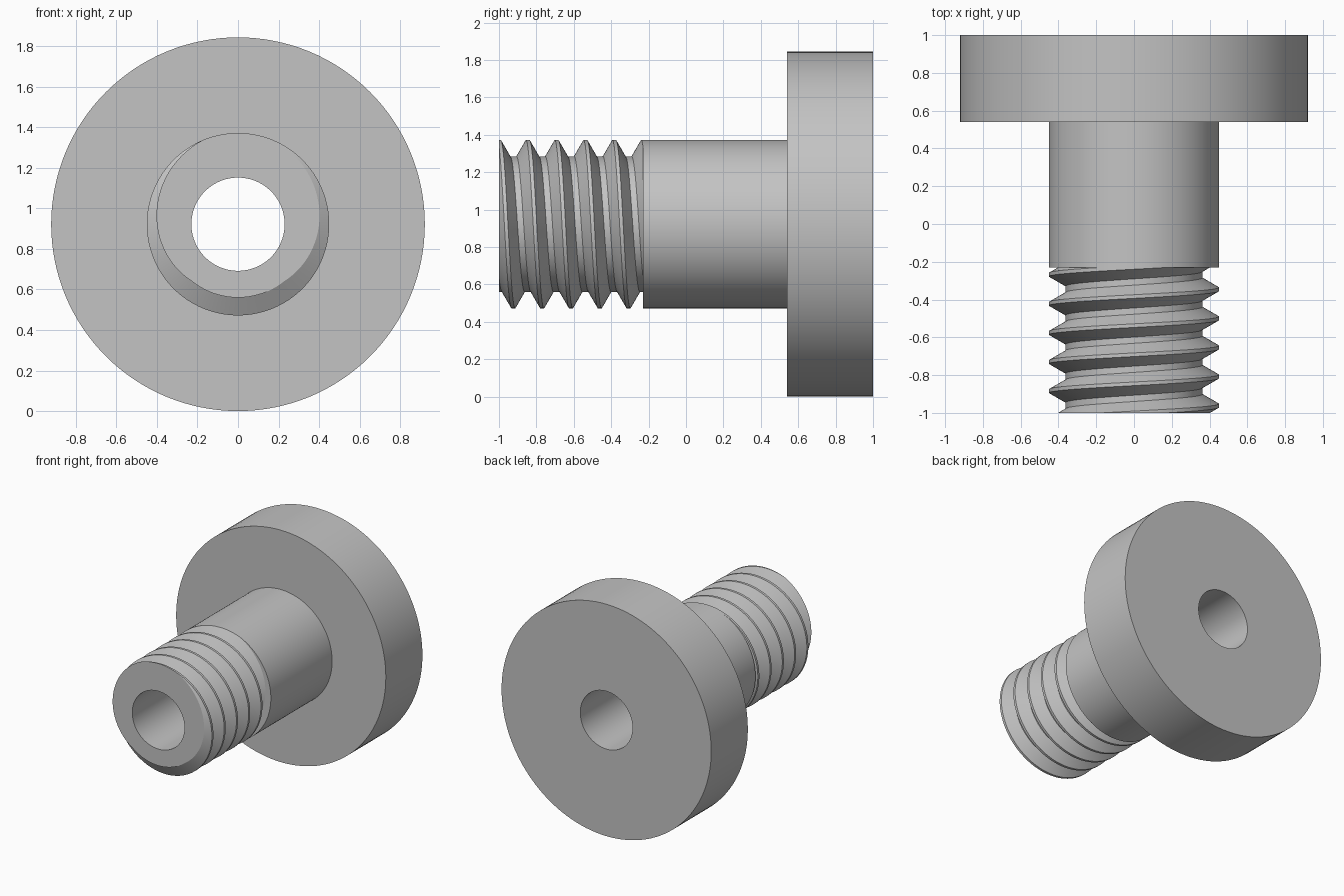
import bpy, bmesh, math

if "Cube" in bpy.data.objects:
    bpy.data.objects.remove(bpy.data.objects["Cube"], do_unlink=True)

SEGMENTS = 128
AXIS_Z = 0.922
HEAD_R, SHANK_R, ROOT_R, BORE_R = 0.922, 0.45, 0.362, 0.23
FRONT, THREAD_END, HEAD_FRONT, BACK = -1.0, -0.23, 0.54, 1.0
TURNS = 5
PITCH = (THREAD_END - FRONT) / TURNS
CREST = PITCH / 16                 # half width of the flat crest
FLANK = (SHANK_R - ROOT_R) * math.tan(math.radians(30))

steel = bpy.data.materials.new("steel_grey")
steel.use_nodes = True
GREY = (0.55, 0.55, 0.55, 1)
steel.diffuse_color = GREY
steel.node_tree.nodes["Principled BSDF"].inputs["Base Color"].default_value = GREY


def sweep(name, profile):
    """Turn profile(angle) -> [(radius, y), ...] around the lengthwise axis."""
    bm = bmesh.new()
    columns = []
    for i in range(SEGMENTS + 1):
        a = math.tau * i / SEGMENTS
        columns.append([bm.verts.new((r * math.sin(a), y, AXIS_Z + r * math.cos(a)))
                        for r, y in profile(a)])
    for left, right in zip(columns, columns[1:]):
        for j in range(len(left) - 1):
            bm.faces.new((left[j], right[j], right[j + 1], left[j + 1]))
    bmesh.ops.remove_doubles(bm, verts=bm.verts, dist=1e-5)
    mesh = bpy.data.meshes.new(name)
    bm.to_mesh(mesh)
    bm.free()
    mesh.materials.append(steel)
    obj = bpy.data.objects.new(name, mesh)
    bpy.context.collection.objects.link(obj)
    bpy.ops.object.select_all(action='DESELECT')
    obj.select_set(True)
    bpy.context.view_layer.objects.active = obj
    bpy.ops.object.shade_smooth_by_angle(angle=math.radians(30))
    return obj


def thread_profile(angle):
    """Helical tooth outline, trimmed flat at both ends of the thread."""
    shift = FRONT + PITCH * angle / math.tau
    points = [(BORE_R, FRONT)]
    for turn in range(-2, TURNS + 2):
        for offset in (-CREST - FLANK, -CREST, CREST, CREST + FLANK):
            y = min(max(shift + turn * PITCH + offset, FRONT), THREAD_END)
            d = abs((y - shift + PITCH / 2) % PITCH - PITCH / 2)
            drop = (d - CREST) / FLANK * (SHANK_R - ROOT_R)
            points.append((min(max(SHANK_R - drop, ROOT_R), SHANK_R), y))
    return points + [(SHANK_R, THREAD_END)]


# Threaded end with its front face
sweep("thread", thread_profile)

# Plain shank
sweep("shank", lambda a: [(SHANK_R, THREAD_END), (SHANK_R, HEAD_FRONT)])

# Wide disc head
sweep("head", lambda a: [(SHANK_R, HEAD_FRONT), (HEAD_R, HEAD_FRONT),
                         (HEAD_R, BACK), (BORE_R, BACK)])

# Through hole
sweep("bore", lambda a: [(BORE_R, BACK), (BORE_R, FRONT)])
